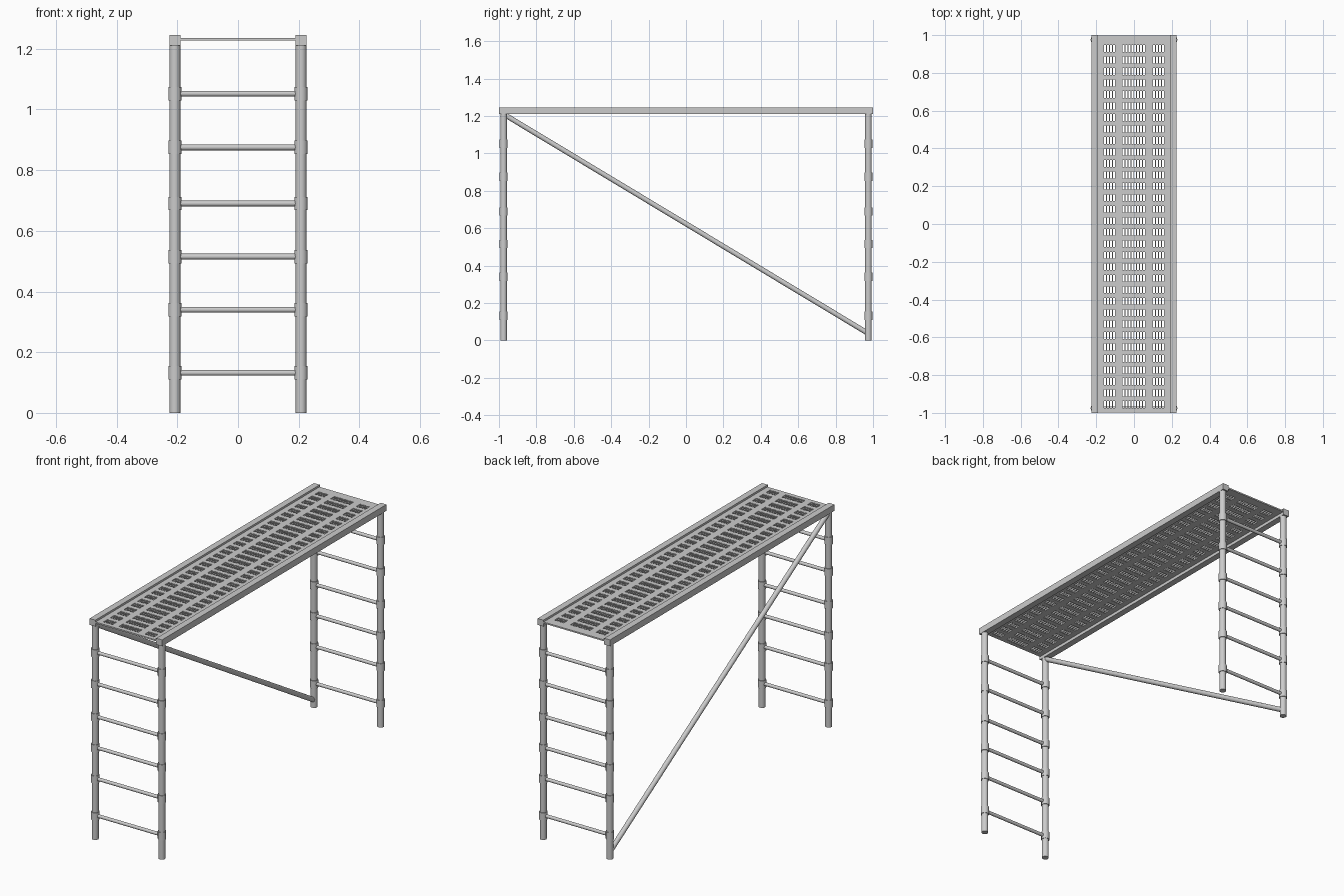
import bpy, bmesh
from mathutils import Vector

if "Cube" in bpy.data.objects:
    bpy.data.objects.remove(bpy.data.objects["Cube"])

PX, PY = 0.208, 0.975          # post centre offsets
RAIL_Z0, TOP = 1.21, 1.246     # side rail bottom and top


def rod(name, a, b, r, sides=24):
    """Cylinder from point a to point b."""
    a, b = Vector(a), Vector(b)
    d = b - a
    bpy.ops.mesh.primitive_cylinder_add(vertices=sides, radius=r, depth=d.length,
                                        location=(a + b) / 2)
    ob = bpy.context.object
    ob.name = name
    ob.rotation_euler = d.to_track_quat('Z', 'Y').to_euler()
    bpy.ops.object.shade_smooth_by_angle()
    return ob


def box(name, x0, x1, y0, y1, z0, z1):
    bpy.ops.mesh.primitive_cube_add(size=1, location=((x0 + x1) / 2, (y0 + y1) / 2, (z0 + z1) / 2))
    ob = bpy.context.object
    ob.name = name
    ob.dimensions = (x1 - x0, y1 - y0, z1 - z0)
    return ob


# Ladder frames: posts, rungs and the sleeves where they meet
rungs = [0.132, 0.34, 0.515, 0.69, 0.875, 1.052]
for y in (-PY, PY):
    for x in (-PX, PX):
        rod("post", (x, y, 0), (x, y, RAIL_Z0 + 0.01), 0.018)
        for z in rungs:
            rod("sleeve", (x, y, z - 0.022), (x, y, z + 0.022), 0.0215)
    for z in rungs:
        rod("rung", (-PX, y, z), (PX, y, z), 0.0095, 16)

# Side rails along the deck
for s in (-1, 1):
    box("side_rail", s * PX - 0.018, s * PX + 0.018, -1, 1, RAIL_Z0, TOP)

# Diagonal brace on the left side
rod("diagonal_brace", (-PX, 0.97, 0.04), (-PX, -0.97, 1.207), 0.0135, 20)

# Perforated deck: a grid with the slot cells left out
slot_x = []
for start, count in ((-0.158, 4), (-0.0615, 8), (0.1, 4)):
    slot_x += [(start + i * 0.0157, start + i * 0.0157 + 0.0105) for i in range(count)]
slot_y = [(0.929 - i * 0.0608 - 0.018, 0.929 - i * 0.0608 + 0.018) for i in range(32)][::-1]
xs = [-0.192] + [v for s in slot_x for v in s] + [0.192]
ys = [-0.998] + [v for s in slot_y for v in s] + [0.998]
bm = bmesh.new()
grid = [[bm.verts.new((x, y, 1.235)) for x in xs] for y in ys]
for j in range(len(ys) - 1):
    for i in range(len(xs) - 1):
        if not (i % 2 and j % 2):
            bm.faces.new((grid[j][i], grid[j][i + 1], grid[j + 1][i + 1], grid[j + 1][i]))
mesh = bpy.data.meshes.new("deck")
bm.to_mesh(mesh)
bm.free()
deck = bpy.data.objects.new("deck", mesh)
bpy.context.collection.objects.link(deck)
mod = deck.modifiers.new("thickness", 'SOLIDIFY')
mod.thickness = 0.008
mod.offset = -1
